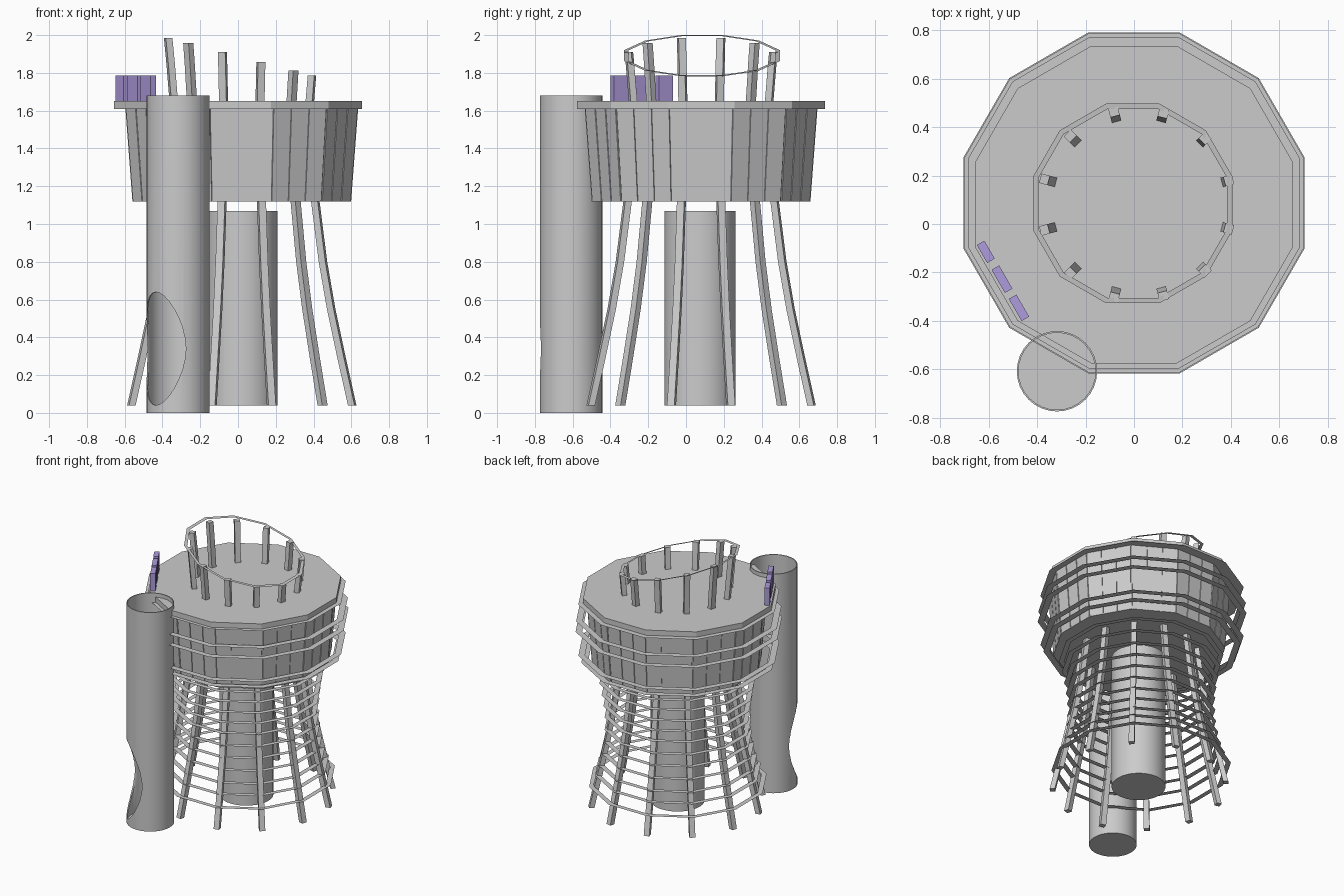
import bpy, bmesh, math
from mathutils import Vector, Matrix

if "Cube" in bpy.data.objects:
    bpy.data.objects.remove(bpy.data.objects["Cube"])

CY = 0.08          # tower axis in y
CX = 0.02          # tower axis in x
C15 = math.cos(math.radians(15))


def make(name, bm, smooth=False):
    bmesh.ops.recalc_face_normals(bm, faces=bm.faces)
    me = bpy.data.meshes.new(name)
    bm.to_mesh(me)
    bm.free()
    ob = bpy.data.objects.new(name, me)
    bpy.context.collection.objects.link(ob)
    if smooth:
        bpy.ops.object.select_all(action='DESELECT')
        bpy.context.view_layer.objects.active = ob
        ob.select_set(True)
        bpy.ops.object.shade_smooth_by_angle(angle=math.radians(35))
    return ob


def loft(bm, loops, caps=True):
    """Skin a list of closed point loops."""
    rows = [[bm.verts.new(p) for p in lp] for lp in loops]
    n = len(rows[0])
    for a, b in zip(rows, rows[1:]):
        for i in range(n):
            j = (i + 1) % n
            bm.faces.new((a[i], a[j], b[j], b[i]))
    if caps:
        bm.faces.new(rows[0])
        bm.faces.new(rows[-1])


def ngon(n, r, z, cx, cy, start=0.0):
    return [Vector((cx + r * math.cos(start + i * math.tau / n),
                    cy + r * math.sin(start + i * math.tau / n), z)) for i in range(n)]


def dodeca(apothem, z, cx=CX, cy=CY):
    return ngon(12, apothem / C15, z, cx, cy, math.radians(15))


# central column
bm = bmesh.new()
loft(bm, [ngon(32, 0.188, z, CX, 0.073) for z in (0.04, 1.07)])
make("central_column", bm, True)

# tank body, twelve sided and flaring upward
bm = bmesh.new()
B_AP, T_AP, B_Z, T_Z = 0.573, 0.61, 1.12, 1.61
loft(bm, [dodeca(B_AP, B_Z), dodeca(T_AP, T_Z)])
make("tank_body", bm)

# cladding boards, three per tank side
bm = bmesh.new()
lo, hi = dodeca(B_AP, B_Z), dodeca(T_AP, T_Z)
for s in range(12):
    t = (s + 1) % 12
    a = math.radians(30 * s + 30)
    out = Vector((math.cos(a), math.sin(a), 0)) * 0.006
    for k in range(3):
        u, v = k / 3 + 0.012, (k + 1) / 3 - 0.012
        quad = [lo[s].lerp(lo[t], u), lo[s].lerp(lo[t], v),
                hi[s].lerp(hi[t], v), hi[s].lerp(hi[t], u)]
        loft(bm, [[p - out * 0.3 for p in quad], [p + out for p in quad]])
make("tank_boards", bm)

# roof deck
bm = bmesh.new()
loft(bm, [dodeca(0.656, z, 0) for z in (1.61, 1.65)])
make("roof_deck", bm)

# curved legs, running through the deck up to the tilted crown
PROFILE = [(0.04, 0.605), (0.3, 0.545), (0.55, 0.49), (0.8, 0.445), (1.12, 0.403),
           (1.4, 0.378), (1.65, 0.373), (1.85, 0.39), (2.05, 0.41)]


def crown_z(x):
    return 1.89 - 0.265 * x


def leg_radius(z):
    for (z0, r0), (z1, r1) in zip(PROFILE, PROFILE[1:]):
        if z <= z1:
            return r0 + (r1 - r0) * (z - z0) / (z1 - z0)
    return PROFILE[-1][1]


bm = bmesh.new()
for k in range(12):
    a = math.radians(15 + 30 * k)
    rad = Vector((math.cos(a), math.sin(a), 0))
    tan = Vector((-math.sin(a), math.cos(a), 0))
    top = crown_z(CX + 0.39 * rad.x)
    zs = [z for z, r in PROFILE if z < top - 0.03] + [top]
    loops = []
    for z in zs:
        c = Vector((CX, CY, z)) + rad * leg_radius(z)
        loops.append([c + rad * (0.018 * i) + tan * (0.02 * j)
                      for i, j in ((-1, -1), (1, -1), (1, 1), (-1, 1))])
    loft(bm, loops)
make("curved_legs", bm)


# flat hoops around the tank and the legs
def hoops(name, table, width, cy=0.087, cx=0.0):
    bm = bmesh.new()
    for z, ap in table:
        loft(bm, [dodeca(ap, z, cx, cy), dodeca(ap - width, z, cx, cy)], caps=False)
    return make(name, bm)


hoops("tank_hoops", [(1.607, 0.685), (1.48, 0.7), (1.4, 0.704), (1.215, 0.685), (1.16, 0.665)], 0.045)
hoops("leg_hoops", [(1.07, 0.555), (0.985, 0.535), (0.895, 0.52), (0.81, 0.508), (0.725, 0.5),
                    (0.63, 0.5), (0.54, 0.505), (0.45, 0.52), (0.36, 0.54), (0.285, 0.565),
                    (0.2, 0.605)], 0.036, cx=0.008)

# tilted crown ring
crown = hoops("crown_ring", [(0, 0.412)], 0.022, 0.085, -0.005)
for v in crown.data.vertices:
    v.co.z = crown_z(v.co.x)

# side tube: open top, thin wall, closed floor
TX, TY, TR = -0.318, -0.608, 0.166
bm = bmesh.new()
loft(bm, [ngon(32, r, z, TX, TY) for r, z in
          ((TR, 0), (TR, 1.68), (TR - 0.007, 1.68), (TR - 0.007, 0.012))])
tube = make("side_tube", bm)

# oval doorway cut into the outer side of the tube
bm = bmesh.new()
d = Vector((-1, -1, 0)).normalized()
side = Vector((1, -1, 0)).normalized()
oval = [side * (0.143 * math.cos(i * math.tau / 32)) +
        Vector((TX, TY, 0.34 + 0.3 * math.sin(i * math.tau / 32))) for i in range(32)]
loft(bm, [[p + d * 0.01 for p in oval], [p + d * 0.3 for p in oval]])
cutter = make("doorway_cutter", bm)
cutter.hide_render = True
mod = tube.modifiers.new("doorway", 'BOOLEAN')
mod.operation = 'DIFFERENCE'
mod.solver = 'EXACT'
mod.object = cutter
bpy.ops.object.select_all(action='DESELECT')
bpy.context.view_layer.objects.active = tube
tube.select_set(True)
bpy.ops.object.modifier_apply(modifier=mod.name)
bpy.data.objects.remove(cutter)
bpy.ops.object.shade_smooth_by_angle(angle=math.radians(35))

# plain coloured blocks on the deck edge
mat = bpy.data.materials.new("violet")
mat.diffuse_color = (0.42, 0.33, 0.72, 1)
mat.use_nodes = True
mat.node_tree.nodes["Principled BSDF"].inputs["Base Color"].default_value = mat.diffuse_color
for n, (x, y, length) in enumerate([(-0.612, -0.115, 0.085), (-0.545, -0.228, 0.11),
                                    (-0.475, -0.346, 0.105)]):
    bm = bmesh.new()
    bmesh.ops.create_cube(bm, size=1, matrix=Matrix.Translation((x, y, 1.718)) @
                          Matrix.Rotation(math.radians(-60), 4, 'Z') @
                          Matrix.Diagonal((length, 0.036, 0.134, 1)))
    ob = make("edge_block_%d" % (n + 1), bm)
    ob.data.materials.append(mat)
